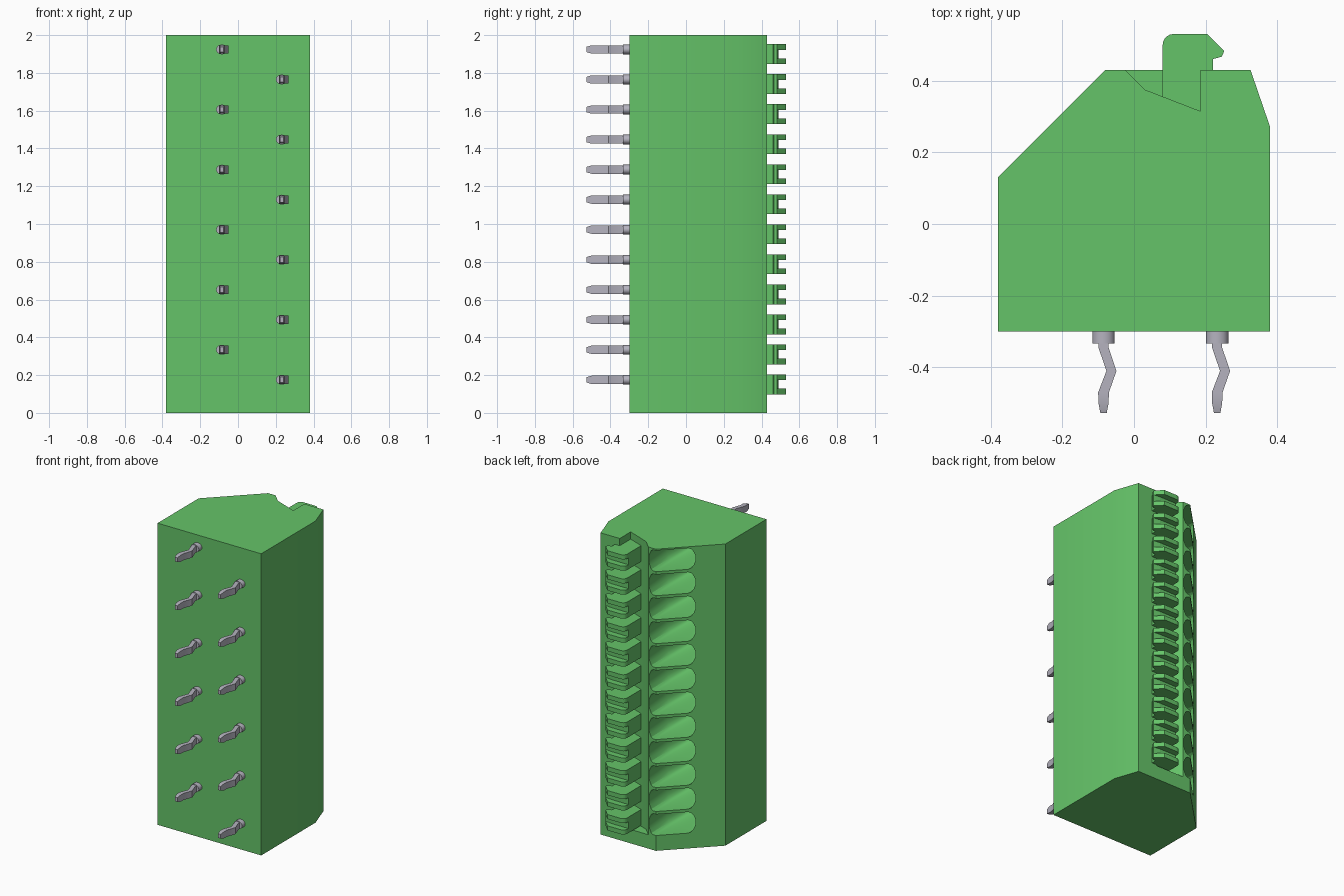
import bpy, bmesh, math

cube = bpy.data.objects.get("Cube")
if cube:
    bpy.data.objects.remove(cube, do_unlink=True)

POLES = 12
PITCH = 0.159
BASE = 0.092          # closed end wall below the first pole


def material(name, rgb):
    m = bpy.data.materials.new(name)
    m.use_nodes = True
    m.diffuse_color = (*rgb, 1)
    bsdf = m.node_tree.nodes["Principled BSDF"]
    bsdf.inputs["Base Color"].default_value = (*rgb, 1)
    bsdf.inputs["Roughness"].default_value = 0.6
    return m


green = material("green plastic", (0.13, 0.55, 0.14))
metal = material("pin metal", (0.46, 0.45, 0.52))


def loft(bm, rings):
    """Skin a closed solid through rings of equal point count."""
    rows = [[bm.verts.new(p) for p in ring] for ring in rings]
    n = len(rows[0])
    for a, b in zip(rows, rows[1:]):
        for i in range(n):
            j = (i + 1) % n
            bm.faces.new((a[i], a[j], b[j], b[i]))
    bm.faces.new(rows[0][::-1])
    bm.faces.new(rows[-1])


def prism(bm, profile, z0, z1):
    loft(bm, [[(x, y, z) for x, y in profile] for z in (z0, z1)])


def finish(bm, name, mat):
    bmesh.ops.recalc_face_normals(bm, faces=bm.faces)
    mesh = bpy.data.meshes.new(name)
    bm.to_mesh(mesh)
    bm.free()
    mesh.materials.append(mat)
    ob = bpy.data.objects.new(name, mesh)
    bpy.context.collection.objects.link(ob)
    return ob


def activate(ob):
    bpy.ops.object.select_all(action="DESELECT")
    ob.select_set(True)
    bpy.context.view_layer.objects.active = ob


# Housing block
bm = bmesh.new()
prism(bm, [(-0.38, -0.30), (0.38, -0.30), (0.38, 0.27), (0.325, 0.43),
           (-0.08, 0.43), (-0.38, 0.13)], 0, 2)
housing = finish(bm, "housing", green)

# Cutters: lever channel open at the top end, and one wire entry per pole
bm = bmesh.new()
prism(bm, [(-0.095, 0.5), (-0.025, 0.43), (0.03, 0.375),
           (0.185, 0.315), (0.185, 0.5)], BASE, 2.1)
for i in range(POLES):
    zc = BASE + PITCH * (i + 0.5)
    rings = []
    for y, r in ((0.5, 0.112), (0.24, 0.112), (0.08, 0.05)):
        ring = []
        for k in range(32):
            a = math.tau * k / 32
            dz = max(-0.07, min(0.07, r * math.sin(a)))
            ring.append((-0.14 + r * math.cos(a), y, zc + dz))
        rings.append(ring)
    loft(bm, rings)
cutter = finish(bm, "housing_cutter", green)
cutter.hide_render = True

activate(housing)
mod = housing.modifiers.new("cuts", "BOOLEAN")
mod.operation = "DIFFERENCE"
mod.solver = "EXACT"
mod.object = cutter
bpy.ops.object.modifier_apply(modifier=mod.name)
bpy.data.objects.remove(cutter, do_unlink=True)
bpy.ops.object.shade_smooth_by_angle(angle=math.radians(25))

# Release levers: hooked profile with a groove across the outer end
hook = [(0.185, 0.31), (0.185, 0.43), (0.22, 0.43), (0.22, 0.46),
        (0.245, 0.467), (0.252, 0.483), (0.205, 0.53)]
hook += [(0.11 - 0.03 * math.sin(a), 0.50 + 0.03 * math.cos(a))
         for a in (math.pi / 2 * k / 5 for k in range(6))]
hook.append((0.08, 0.35))
grooved = [(x, min(y, 0.49 - 0.0001 * k)) for k, (x, y) in enumerate(hook)]

for i in range(POLES):
    z = BASE + PITCH * i + 0.006
    bm = bmesh.new()
    prism(bm, hook, z, z + 0.03)
    prism(bm, grooved, z + 0.03, z + 0.075)
    prism(bm, hook, z + 0.075, z + 0.105)
    finish(bm, f"lever_{i + 1}", green)

# Solder pins: round collar and kinked flat blade, alternating between two rows
path = [(-0.30, 0, 0.014, 0.022), (-0.345, 0, 0.014, 0.022),
        (-0.41, 0.022, 0.014, 0.022), (-0.47, 0, 0.015, 0.022),
        (-0.50, 0, 0.014, 0.022), (-0.527, 0, 0.009, 0.014)]
for i in range(POLES):
    x = -0.085 if i % 2 else 0.232
    z = 0.175 + PITCH * i
    bm = bmesh.new()
    loft(bm, [[(x + dx + sx * w, y, z + sz * h)
               for sx, sz in ((-1, -1), (1, -1), (1, 1), (-1, 1))]
              for y, dx, w, h in path])
    loft(bm, [[(x + 0.031 * math.cos(math.tau * k / 20), y,
                z + 0.026 * math.sin(math.tau * k / 20)) for k in range(20)]
              for y in (-0.29, -0.333)])
    pin = finish(bm, f"pin_{i + 1}", metal)
    activate(pin)
    bpy.ops.object.shade_smooth_by_angle(angle=math.radians(25))
